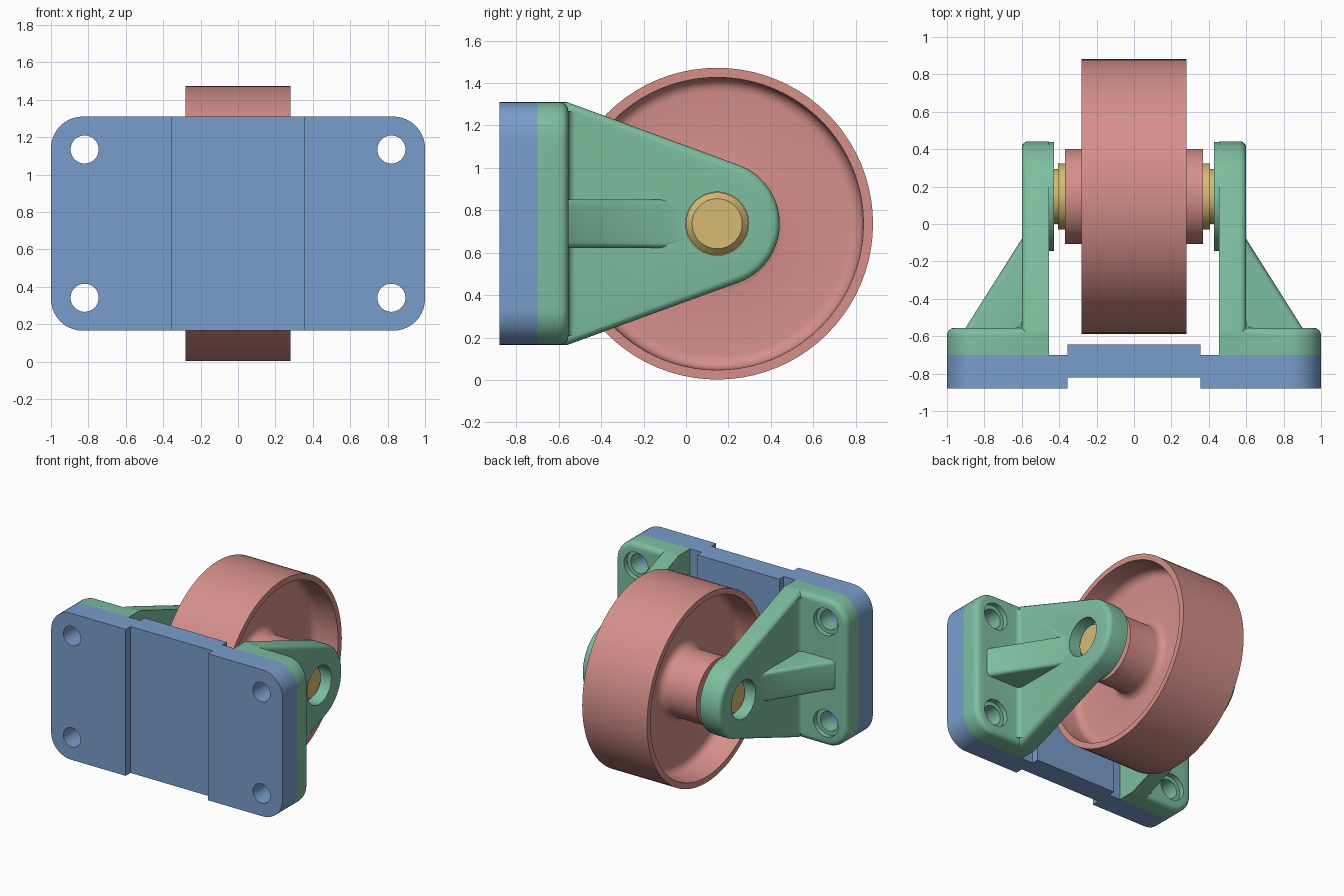
import bpy, bmesh, math
from mathutils import Vector

if "Cube" in bpy.data.objects:
    bpy.data.objects.remove(bpy.data.objects["Cube"])

CY, CZ = 0.147, 0.737          # wheel axis
Z0, Z1 = 0.165, 1.31           # plate height range
HOLES_Z = (0.341, 1.134)
HOLE_X = 0.82


def mat(name, rgb):
    m = bpy.data.materials.new(name)
    lin = [((c / 255 + 0.055) / 1.055) ** 2.4 for c in rgb]
    m.diffuse_color = (*lin, 1)
    m.use_nodes = True
    m.node_tree.nodes["Principled BSDF"].inputs["Base Color"].default_value = m.diffuse_color
    return m


BLUE = mat("blue", (121, 157, 204))
GREEN = mat("green", (125, 190, 160))
PINK = mat("pink", (213, 143, 138))
GOLD = mat("gold", (214, 187, 117))


def finish(bm, name, material):
    bmesh.ops.recalc_face_normals(bm, faces=bm.faces)
    me = bpy.data.meshes.new(name)
    bm.to_mesh(me)
    bm.free()
    me.materials.append(material)
    ob = bpy.data.objects.new(name, me)
    bpy.context.collection.objects.link(ob)
    return ob


def prism(name, pts, axis, lo, hi, material, bevel=0, rule=None, seg=4):
    """Extrude a 2D outline along an axis; bevel edges whose two ends satisfy rule."""
    place = {'x': lambda a, b, t: (t, a, b),
             'y': lambda a, b, t: (a, t, b),
             'z': lambda a, b, t: (a, b, t)}[axis]
    bm = bmesh.new()
    rings = [[bm.verts.new(place(a, b, t)) for a, b in pts] for t in (lo, hi)]
    n = len(pts)
    bm.faces.new(rings[0])
    bm.faces.new(rings[1])
    for i in range(n):
        j = (i + 1) % n
        bm.faces.new((rings[0][i], rings[0][j], rings[1][j], rings[1][i]))
    bmesh.ops.recalc_face_normals(bm, faces=bm.faces)
    if bevel:
        edges = [e for e in bm.edges if rule(e.verts[0].co, e.verts[1].co)]
        bmesh.ops.bevel(bm, geom=edges, offset=bevel, segments=seg,
                        affect='EDGES', profile=0.5)
    return finish(bm, name, material)


def lathe(name, half, material, seg=80):
    """Revolve a half profile of (x, radius), mirrored in x, about the wheel axis."""
    prof = half + [(-x, r) for x, r in reversed(half)]
    bm = bmesh.new()
    rings = []
    for k in range(seg):
        a = 2 * math.pi * k / seg
        rings.append([bm.verts.new((x, CY + r * math.cos(a), CZ + r * math.sin(a)))
                      for x, r in prof])
    n = len(prof)
    for k in range(seg):
        p, q = rings[k], rings[(k + 1) % seg]
        for i in range(n):
            j = (i + 1) % n
            if prof[i][1] == 0 and prof[j][1] == 0:
                continue
            bm.faces.new((p[i], p[j], q[j], q[i]))
    bmesh.ops.remove_doubles(bm, verts=bm.verts, dist=1e-5)
    return finish(bm, name, material)


def arc(cx, cy, r, a0, a1, n=10):
    return [(cx + r * math.cos(math.radians(a0 + (a1 - a0) * i / n)),
             cy + r * math.sin(math.radians(a0 + (a1 - a0) * i / n))) for i in range(n + 1)]


def circle(cx, cy, r, n=48):
    return arc(cx, cy, r, 0, 360, n)[:-1]


def combine(ob, other, op):
    m = ob.modifiers.new(op, 'BOOLEAN')
    m.operation, m.object, m.solver = op, other, 'EXACT'
    bpy.context.view_layer.objects.active = ob
    bpy.ops.object.modifier_apply(modifier=m.name)
    bpy.data.objects.remove(other)


def smooth(ob, angle=35):
    bpy.ops.object.select_all(action='DESELECT')
    ob.select_set(True)
    bpy.context.view_layer.objects.active = ob
    bpy.ops.object.shade_smooth_by_angle(angle=math.radians(angle))


# Base plate: stepped channel section trimmed to a rounded rectangle
R = 0.17
outline = (arc(1 - R, Z0 + R, R, -90, 0) + arc(1 - R, Z1 - R, R, 0, 90)
           + arc(R - 1, Z1 - R, R, 90, 180) + arc(R - 1, Z0 + R, R, 180, 270))
plate = prism("base_plate", outline, 'y', -1.0, -0.5, BLUE)
W = 0.355
section = [(-1.2, -0.88), (-W, -0.88), (-W, -0.82), (W, -0.82), (W, -0.88), (1.2, -0.88),
           (1.2, -0.70), (W, -0.70), (W, -0.645), (-W, -0.645), (-W, -0.70), (-1.2, -0.70)]
combine(plate, prism("channel_section", section, 'z', -0.1, 1.6, BLUE), 'INTERSECT')
for sx in (-1, 1):
    for z in HOLES_Z:
        combine(plate, prism("bolt_cut", circle(sx * HOLE_X, z, 0.075), 'y', -1.1, -0.4, BLUE),
                'DIFFERENCE')
smooth(plate)

# Bracket foot with rounded outer corners and softened rear edge
XI, XA, YF = 0.455, 0.60, -0.555
foot = ([(XI, Z0)] + arc(1 - R, Z0 + R, R, -90, 0) + arc(1 - R, Z1 - R, R, 0, 90) + [(XI, Z1)])
bracket = prism("bracket_right", foot, 'y', -0.70, YF, GREEN, 0.04,
                lambda a, b: abs(a.y - YF) < 1e-4 and abs(b.y - YF) < 1e-4
                and not (a.x < XI + 0.01 and b.x < XI + 0.01))

# Bracket arm tapering to a round end, outer edge softened
arm = [(-0.66, Z0), (-0.56, Z0)] + arc(CY, CZ, 0.295, -70, 70, 28) + [(-0.56, Z1), (-0.66, Z1)]
combine(bracket, prism("arm", arm, 'x', XI, XA, GREEN, 0.035,
                       lambda a, b: min(a.x, b.x) > XA - 1e-4
                       and not (a.y < -0.65 and b.y < -0.65)), 'UNION')

# Inner boss around the axle
combine(bracket, prism("boss", circle(CY, CZ, 0.292, 72), 'x', 0.427, 0.50, GREEN), 'UNION')

# Fillet between arm and foot
f = 0.035
cove = ([(XA - 0.03, YF - 0.03), (XA + f, YF - 0.03)]
        + arc(XA + f, YF + f, f, 270, 180, 5) + [(XA - 0.03, YF + f)])
combine(bracket, prism("cove", cove, 'z', Z0 + 0.045, Z1 - 0.045, GREEN), 'UNION')

# Triangular stiffening rib
rib = [(0.58, -0.048), (0.913, -0.575), (0.58, -0.575)]
combine(bracket, prism("rib", rib, 'z', CZ - 0.115, CZ + 0.115, GREEN, 0.03,
                       lambda a, b: abs(a.z - b.z) < 1e-4 and abs(a.x - b.x) > 0.1
                       and abs(a.y - b.y) > 0.1), 'UNION')

# Axle bore, bolt holes and shallow counterbores
combine(bracket, prism("bore", circle(CY, CZ, 0.149, 64), 'x', 0.3, 0.8, GREEN), 'DIFFERENCE')
for z in HOLES_Z:
    combine(bracket, prism("bolt_cut", circle(HOLE_X, z, 0.075), 'y', -0.9, -0.4, GREEN),
            'DIFFERENCE')
    combine(bracket, prism("counterbore", circle(HOLE_X, z, 0.105), 'y', -0.595, -0.4, GREEN),
            'DIFFERENCE')

# Mirrored bracket
left = bpy.data.objects.new("bracket_left", bracket.data.copy())
bpy.context.collection.objects.link(left)
for v in left.data.vertices:
    v.co.x = -v.co.x
left.data.flip_normals()
for ob in (bracket, left):
    smooth(ob)

# Wheel with hub, recessed web and rim
wheel = lathe("wheel", [(0.37, 0.15), (0.37, 0.255)]
              + [(x, r) for x, r in arc(0.13, 0.315, 0.06, 270, 180, 5)]
              + [(x, r) for x, r in arc(0.13, 0.625, 0.06, 180, 90, 5)]
              + [(0.28, 0.69), (0.28, 0.735)], PINK)
smooth(wheel)

# Axle with chamfered ends and spacer collars
axle = lathe("axle", [(0.53, 0), (0.53, 0.118), (0.50, 0.147), (0.405, 0.147),
                      (0.405, 0.177), (0.365, 0.177), (0.365, 0.147)][:7], GOLD, 64)
smooth(axle)
